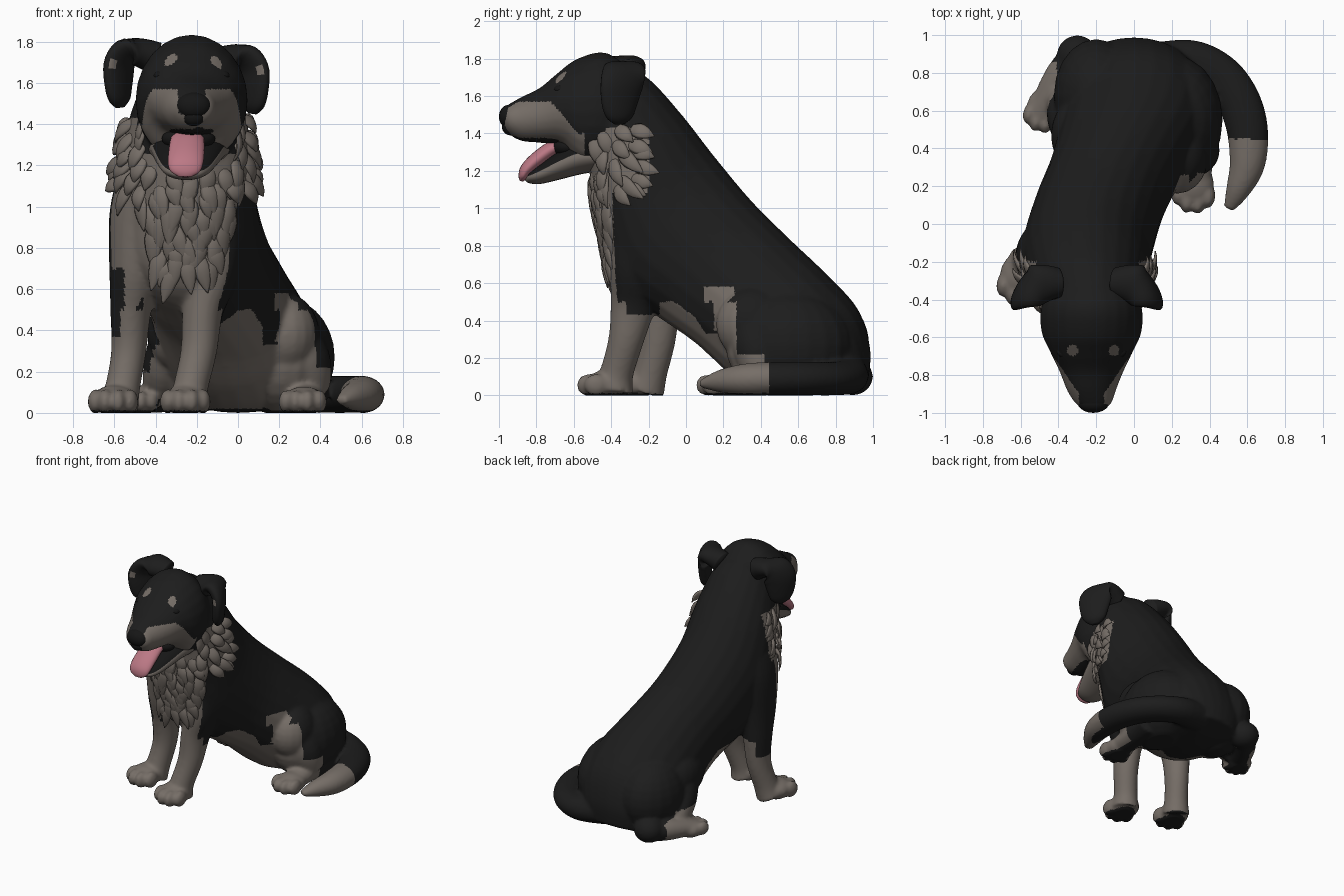
import bpy, bmesh, math, random
from mathutils import Vector, Matrix
from mathutils.bvhtree import BVHTree

if "Cube" in bpy.data.objects:
    bpy.data.objects.remove(bpy.data.objects["Cube"])

random.seed(4)
HX = -0.225  # head centre line


def material(name, rgb):
    m = bpy.data.materials.new(name)
    m.diffuse_color = (*rgb, 1)
    m.use_nodes = True
    m.node_tree.nodes["Principled BSDF"].inputs["Base Color"].default_value = m.diffuse_color
    return m


BLACK = material("black_fur", (0.012, 0.012, 0.012))
TAN = material("tan_fur", (0.18, 0.155, 0.135))
PINK = material("tongue_pink", (0.5, 0.19, 0.235))
DARK = material("nose_black", (0.008, 0.008, 0.008))


def spline(rows, n=5):
    """Catmull-Rom interpolation of rows of numbers."""
    out = []
    for i in range(len(rows) - 1):
        a, b, c, d = rows[max(i - 1, 0)], rows[i], rows[i + 1], rows[min(i + 2, len(rows) - 1)]
        for k in range(n):
            t = k / n
            out.append([0.5 * (2 * q + (r - p) * t + (2 * p - 5 * q + 4 * r - s) * t * t
                               + (3 * q - p - 3 * r + s) * t ** 3) for p, q, r, s in zip(a, b, c, d)])
    return out + [list(rows[-1])]


def loft(bm, rings, seg=24):
    loops = [[bm.verts.new(c + A * math.cos(2 * math.pi * k / seg) + B * math.sin(2 * math.pi * k / seg))
              for k in range(seg)] for c, A, B in rings]
    for r, s in zip(loops, loops[1:]):
        for k in range(seg):
            j = (k + 1) % seg
            bm.faces.new((r[k], r[j], s[j], s[k]))
    bm.faces.new(loops[0][::-1])
    bm.faces.new(loops[-1])


def profile(bm, rows):
    """Rows: centre x, half width, top y, top z, bottom y, bottom z."""
    rings = []
    for x, w, ty, tz, by, bz in spline(rows):
        rings.append((Vector((x, (ty + by) / 2, (tz + bz) / 2)), Vector((w, 0, 0)),
                      Vector((0, (ty - by) / 2, (tz - bz) / 2))))
    loft(bm, rings)


def tube(bm, rows, hint=(1, 0, 0), n=5, seg=24):
    """Rows: x, y, z, radius along hint, other radius."""
    rows = spline(rows, n)
    pts = [Vector(r[:3]) for r in rows]
    rings = []
    for i, r in enumerate(rows):
        t = (pts[min(i + 1, len(pts) - 1)] - pts[max(i - 1, 0)]).normalized()
        A = Vector(hint)
        A = (A - t * A.dot(t)).normalized()
        rings.append((pts[i], A * max(r[3], 0.002), t.cross(A) * max(r[4], 0.002)))
    loft(bm, rings, seg)


def ball(bm, c, r, turn=0):
    m = Matrix.Translation(c) @ Matrix.Rotation(turn, 4, 'Z') @ Matrix.Diagonal((*r, 1))
    bmesh.ops.create_uvsphere(bm, u_segments=20, v_segments=14, radius=1, matrix=m)


def paw(bm, x, y, turn=0, s=1.0):
    ball(bm, (x, y, 0.06 * s), (0.11 * s, 0.12 * s, 0.075 * s), turn)
    for dx, dy in ((-0.085, -0.06), (-0.032, -0.1), (0.032, -0.1), (0.085, -0.06)):
        o = Matrix.Rotation(turn, 3, 'Z') @ Vector((dx * s, dy * s, 0))
        ball(bm, (x + o.x, y + o.y, 0.055), (0.038 * s, 0.065 * s, 0.06 * s), turn)


def finish(name, bm, mats, rule=None, voxel=0):
    bmesh.ops.recalc_face_normals(bm, faces=bm.faces)
    me = bpy.data.meshes.new(name)
    bm.to_mesh(me)
    bm.free()
    ob = bpy.data.objects.new(name, me)
    bpy.context.collection.objects.link(ob)
    if voxel:
        # fuse overlapping parts into one smooth skin
        mod = ob.modifiers.new("fuse", 'REMESH')
        mod.mode, mod.voxel_size = 'VOXEL', voxel
        sm = ob.modifiers.new("soften", 'SMOOTH')
        sm.factor, sm.iterations = 0.5, 7
        dg = bpy.context.evaluated_depsgraph_get()
        me = bpy.data.meshes.new_from_object(ob.evaluated_get(dg))
        ob.modifiers.clear()
        ob.data = me
        for v in me.vertices:
            v.co.z = max(v.co.z, 0)
    me.materials.clear()
    for m in mats:
        me.materials.append(m)
    for p in me.polygons:
        p.use_smooth = True
        p.material_index = int(rule(p.center, p.normal)) if rule else 0
    return ob


# Trunk and neck
bm = bmesh.new()
profile(bm, [(-.225, .23, -.42, 1.79, -.52, 1.25), (-.24, .285, -.22, 1.71, -.50, 1.05),
             (-.25, .325, -.03, 1.51, -.46, .85), (-.245, .345, .15, 1.28, -.39, .6),
             (-.18, .345, .35, 1.04, -.15, .42), (-.09, .355, .55, .84, .05, .28),
             (-.01, .385, .75, .65, .25, .1), (.01, .375, .92, .46, .4, .02),
             (0, .32, .985, .25, .6, 0), (0, .2, .975, .08, .8, .02)])
# Skull and upper muzzle
profile(bm, [(HX, .2, -.25, 1.7, -.35, 1.22), (HX, .265, -.42, 1.83, -.45, 1.2),
             (HX, .265, -.58, 1.80, -.56, 1.22), (HX, .22, -.69, 1.72, -.66, 1.33),
             (HX, .17, -.78, 1.645, -.78, 1.35), (HX, .13, -.88, 1.595, -.88, 1.36),
             (HX + .01, .095, -.95, 1.555, -.95, 1.4), (HX + .01, .05, -.98, 1.53, -.98, 1.45)])
# Front legs
tube(bm, [(-.08, -.2, 1, .14, .2), (-.12, -.25, .7, .13, .16), (-.17, -.28, .5, .1, .125),
          (-.19, -.32, .3, .088, .095), (-.23, -.37, .12, .085, .09), (-.24, -.39, .03, .1, .11)])
tube(bm, [(-.47, -.2, 1.12, .12, .2), (-.49, -.18, .95, .135, .19), (-.5, -.17, .7, .125, .16),
          (-.52, -.15, .5, .1, .12), (-.53, -.15, .3, .085, .095), (-.56, -.19, .12, .085, .09),
          (-.58, -.22, .03, .1, .11)])
paw(bm, -.255, -.42)
paw(bm, -.6, -.27, -.1)
# Right hind leg
ball(bm, (.22, .55, .27), (.25, .34, .29))
ball(bm, (.23, .36, .38), (.165, .2, .2))
tube(bm, [(.23, .36, .42, .12, .13), (.31, .38, .25, .14, .13), (.35, .42, .1, .1, .1)])
tube(bm, [(.34, .6, .09, .1, .08), (.33, .4, .08, .09, .08), (.32, .2, .06, .09, .06)])
paw(bm, .32, .21, -.1, .95)
# Left hind leg
ball(bm, (-.2, .68, .28), (.225, .3, .28))
ball(bm, (-.29, .47, .39), (.15, .2, .19))
tube(bm, [(-.31, .47, .4, .11, .12), (-.36, .56, .22, .1, .11), (-.38, .68, .09, .08, .09)])
ball(bm, (-.3, .89, .1), (.11, .11, .1))
tube(bm, [(-.3, .9, .09, .08, .08), (-.39, .78, .08, .085, .08), (-.47, .62, .06, .08, .06)])
paw(bm, -.475, .62, -.2, .85)
# Tail curled round on the ground
tube(bm, [(.1, .84, .13, .11, .12), (.3, .865, .1, .095, .11), (.45, .79, .09, .09, .115),
          (.55, .66, .09, .09, .115), (.6, .5, .09, .09, .11), (.6, .32, .085, .085, .095),
          (.55, .18, .075, .06, .065), (.5, .08, .06, .02, .03)], (0, 0, 1))


def coat(c, n):
    """Tan markings on a black coat."""
    x, y, z = c
    if z < .012:
        return False
    if z > 1.2 and y < -.43:                       # face
        if z > 1.6 and (abs(x + .215) - .11) ** 2 + (y + .67) ** 2 < .0008:
            return True
        if n.z < -.85 and y < -.62:
            return False
        if y < -.58 and z < min(1.57, 1.4 - (y + .58) * 1.2):
            return abs(x - HX) > .065 or z < 1.45
        return z < 1.26 or (z < 1.4 and y < -.54)
    if z > .5:                                      # ruff, chest, knee
        if z > 1.08:
            return z < 1.43 and y < -.2
        if z < .7 and x < -.55:
            return False
        if y < -.33 - .25 * (x + .25) or (z < .75 and -.46 < x < -.2 and y < -.1):
            return True
        return z < .58 and .12 < x < .29 and .1 < y < .26
    if y < (-.14 if x > -.35 else -.02):            # front legs
        if x < -.57 and z > .37:
            return False
        return z < .43 or x < -.13 or y < -.32
    if x > .47 or (x < -.41 and z < .2):            # tail tip, left hind foot
        return y < (.45 if x > 0 else .86)
    if x > .12 and ((.15 < y < .27 and (x > .2 or z > .35)) or (y < .42 and z < .22)):
        return True
    if n.z < -.35 and y < .6 and x < .12 and z > .02:
        return True
    if x < -.2 and n.y < -.6 and y > .2:            # left shin
        return True
    return -.4 < x < .22 and n.y < -.5 and z < .33   # belly


body = finish("body", bm, [BLACK, TAN], coat, 0.0125)

# Lower jaw with a dark mouth floor
bm = bmesh.new()
profile(bm, [(-.235, .2, -.46, 1.36, -.46, 1.2), (-.24, .18, -.58, 1.36, -.57, 1.18),
             (-.245, .155, -.68, 1.31, -.67, 1.155), (-.25, .12, -.77, 1.245, -.78, 1.13),
             (-.25, .08, -.83, 1.2, -.84, 1.135), (-.25, .03, -.85, 1.18, -.86, 1.15)])
finish("lower_jaw", bm, [TAN, DARK], lambda c, n: n.z > .45 and c.y < -.58)

# Mouth lining
bm = bmesh.new()
ball(bm, (-.24, -.64, 1.33), (.13, .08, .06))
finish("mouth_lining", bm, [DARK])

# Tongue
bm = bmesh.new()
tube(bm, [(-.24, -.6, 1.345, .07, .035), (-.245, -.7, 1.325, .082, .042), (-.25, -.79, 1.265, .087, .042),
          (-.255, -.85, 1.21, .085, .036), (-.255, -.872, 1.17, .07, .025), (-.255, -.88, 1.145, .03, .01)])
finish("tongue", bm, [PINK])

# Nose
bm = bmesh.new()
ball(bm, (HX + .01, -.945, 1.49), (.084, .055, .064))
ball(bm, (HX + .01, -.94, 1.44), (.055, .045, .05))
finish("nose", bm, [DARK])

# Eyes and folded flap ears, each ear with a small tan fleck in front
for side, name in ((-1, "left"), (1, "right")):
    bm = bmesh.new()
    ball(bm, (HX + side * .15, -.672, 1.635), (.035, .035, .025), side * .6)
    finish(name + "_eye", bm, [DARK])
    bm = bmesh.new()
    up = .03 if side < 0 else 0
    cx = -.25
    tube(bm, [(cx + side * a, b, c + up, d, e) for a, b, c, d, e in (
        (.15, -.31, 1.69, .08, .08), (.22, -.315, 1.715, .1, .07), (.285, -.33, 1.72, .115, .06),
        (.325, -.345, 1.66, .125, .05), (.33, -.355, 1.57, .11, .048), (.325, -.355, 1.49, .08, .04),
        (.32, -.355, 1.45, .03, .015))], (side * .5, -.86, 0))
    fleck = Vector((cx + side * .355, -.42, 1.66 + up))
    finish(name + "_ear", bm, [BLACK, TAN],
           lambda c, n: n.y < 0 and abs(c.x - fleck.x) < .022 and abs(c.z - fleck.z) < .025)

# Ruff and chest tufts laid over the body surface
tree = BVHTree.FromPolygons([v.co for v in body.data.vertices], [p.vertices for p in body.data.polygons])
bm = bmesh.new()
for i in range(12):
    z = 1.42 - i * .06
    limit = 90 if z > 1.1 else 62 - (1.1 - z) * 70
    count = int(limit / 8)
    for k in range(count + 1):
        deg = -limit + 2 * limit * k / count + random.uniform(-5, 5)
        if z > 1.2 and abs(deg) < 52:
            continue
        a = math.radians(deg)
        hit, n, _, _ = tree.ray_cast(Vector((-.25, -.3, z + random.uniform(-.02, .02))),
                                     Vector((math.sin(a), -math.cos(a), 0)))
        if hit is None:
            continue
        t = min(1, abs(deg) / 95) ** 2 * (1 if z > 1.1 else .3)
        d = Vector((random.uniform(-.35, .35), t * .9, -(1 - t * .75)))
        d = (d - n * d.dot(n)).normalized()
        L = random.uniform(.14, .23) * (.85 if z > 1.1 else 1)
        lift = .03 if z > 1.1 and abs(deg) > 50 else .01
        path = [(0, -.015, .025, .012), (.35, lift * .6, .042, .015),
                (.7, lift, .03, .01), (1, lift * .7, .003, .003)]
        tube(bm, [(*(hit + d * L * f + n * o), w, h) for f, o, w, h in path], d.cross(n), 3, 8)
finish("chest_fur", bm, [TAN])
